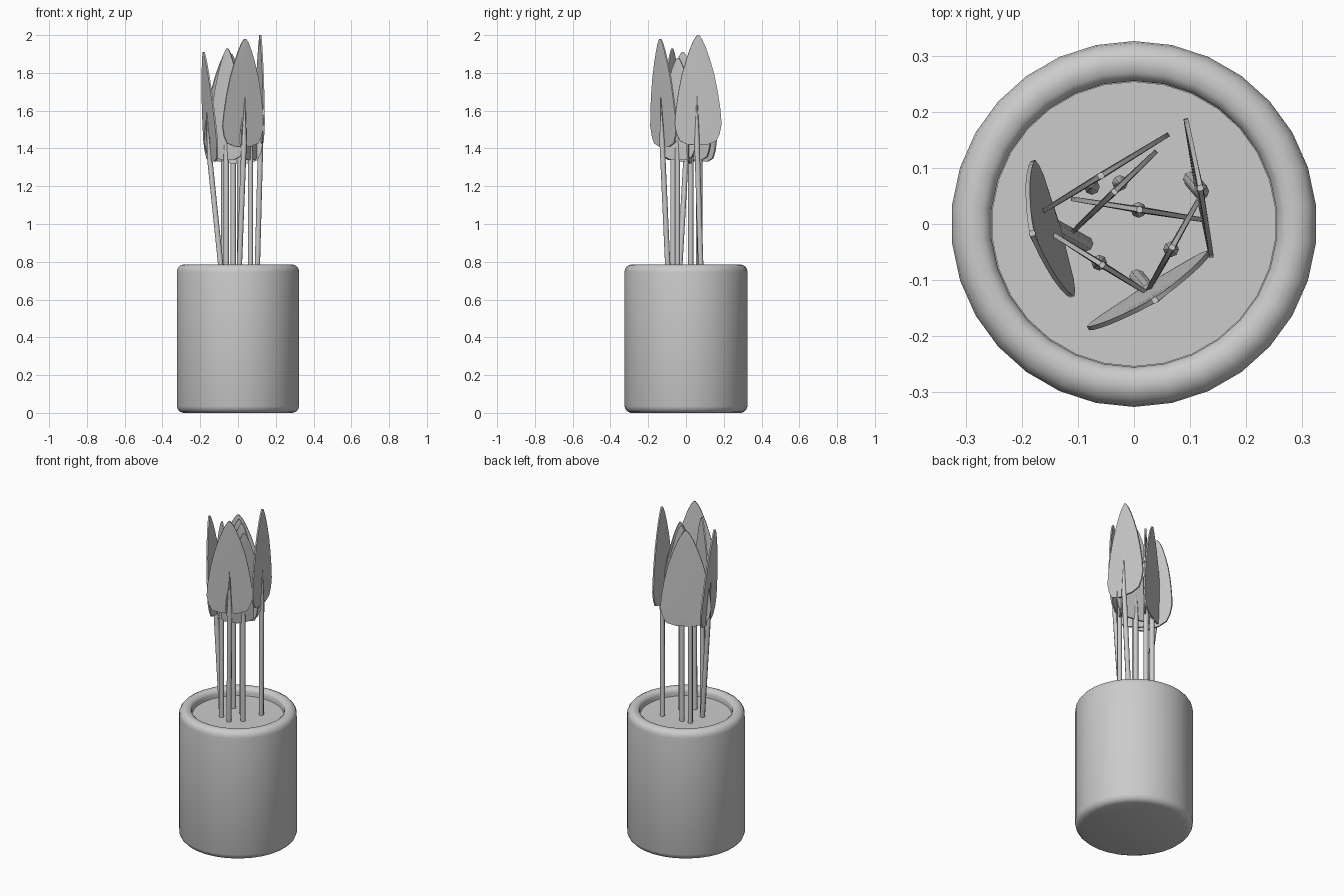
import bpy, bmesh, math
from mathutils import Vector

if "Cube" in bpy.data.objects:
    bpy.data.objects.remove(bpy.data.objects["Cube"])

grey = bpy.data.materials.new("plain_grey")
grey.diffuse_color = (0.6, 0.6, 0.6, 1)
grey.use_nodes = True
grey.node_tree.nodes["Principled BSDF"].inputs["Base Color"].default_value = grey.diffuse_color


def finish(bm, name, angle=35):
    bmesh.ops.remove_doubles(bm, verts=bm.verts, dist=1e-5)
    bmesh.ops.recalc_face_normals(bm, faces=bm.faces)
    me = bpy.data.meshes.new(name)
    bm.to_mesh(me)
    bm.free()
    ob = bpy.data.objects.new(name, me)
    bpy.context.collection.objects.link(ob)
    me.materials.append(grey)
    bpy.ops.object.select_all(action='DESELECT')
    ob.select_set(True)
    bpy.context.view_layer.objects.active = ob
    bpy.ops.object.shade_smooth_by_angle(angle=math.radians(angle))
    return ob


def rings(bm, path, n, start=0.0):
    """Skin circles given as (centre, radius) and cap both ends."""
    loops = []
    for c, r in path:
        loops.append([bm.verts.new((c[0] + r * math.cos(start + 2 * math.pi * i / n),
                                    c[1] + r * math.sin(start + 2 * math.pi * i / n), c[2]))
                      for i in range(n)])
    for a, b in zip(loops, loops[1:]):
        for i in range(n):
            j = (i + 1) % n
            bm.faces.new((a[i], a[j], b[j], b[i]))
    bm.faces.new(loops[0][::-1])
    bm.faces.new(loops[-1])


# Pot: rounded cylinder wall with rolled rim, closed below the soil
profile = [(0.292, 0), (0.308, 0.006), (0.320, 0.018), (0.326, 0.035), (0.326, 0.745),
           (0.323, 0.762), (0.313, 0.776), (0.298, 0.784), (0.285, 0.785), (0.270, 0.782),
           (0.259, 0.773), (0.255, 0.758), (0.255, 0.70)]
bm = bmesh.new()
rings(bm, [((0, 0, z), r) for r, z in profile], 30, math.pi / 2)
finish(bm, "pot", 50)

# Soil disc
bm = bmesh.new()
rings(bm, [((0, 0, 0.705), 0.254), ((0, 0, 0.738), 0.254)], 30, math.pi / 2)
finish(bm, "soil")

# Leaf outline: height fraction, half-width fraction
OUTLINE = [(0.0, 0.38), (0.03, 0.76), (0.10, 0.92), (0.19, 1.0), (0.32, 0.95), (0.48, 0.84),
           (0.64, 0.69), (0.78, 0.50), (0.89, 0.32), (0.96, 0.17), (1.0, 0.04)]


def leaf(bm, a, b, lean, z0, z1):
    """Thin blade spanning plan points a-b at its widest, thicker along the midrib."""
    a, b, lean = Vector(a), Vector(b), Vector(lean)
    mid, half = (a + b) / 2, (b - a) / 2
    nrm = Vector((-half.y, half.x)).normalized()
    rows = []
    for t, w in OUTLINE:
        c = mid + lean * (t - 0.19)
        z = z0 + (z1 - z0) * t
        row = []
        for s, th in ((-1, 0.004), (0, 0.006), (1, 0.004), (1, -0.004), (0, -0.006), (-1, -0.004)):
            # the lower corners sit a little above the midrib foot
            p = c + half * w * s + nrm * th
            row.append(bm.verts.new((p.x, p.y, z)))
        rows.append(row)
    for r, q in zip(rows, rows[1:]):
        for i in range(6):
            j = (i + 1) % 6
            bm.faces.new((r[i], r[j], q[j], q[i]))
    for r in (rows[0], rows[-1]):
        bm.faces.new((r[0], r[1], r[4], r[5]))
        bm.faces.new((r[1], r[2], r[3], r[4]))


# Each plant: blade ends in plan, lean, bottom z, tip z, stem foot, stem top
PLANTS = [
    ((-0.180, 0.113), (-0.110, -0.130), (-0.045, -0.01), 1.33, 1.91, (-0.085, -0.036), (-0.150, 0.000)),
    ((-0.082, -0.186), (0.134, -0.050), (0.014, -0.022), 1.41, 1.98, (0.005, -0.094), (0.032, -0.126)),
    ((0.092, 0.188), (0.138, -0.060), (0.004, 0.000), 1.42, 2.00, (0.101, 0.080), (0.120, 0.058)),
    ((-0.180, 0.012), (0.062, 0.160), (0, 0), 1.33, 1.91, (-0.075, 0.066), (-0.075, 0.066)),
    ((-0.110, -0.015), (0.040, 0.130), (0, 0), 1.34, 1.90, (-0.025, 0.073), (-0.025, 0.073)),
    ((-0.112, 0.045), (0.132, 0.006), (0, 0), 1.32, 1.90, (0.008, 0.025), (0.008, 0.025)),
    ((-0.148, -0.016), (0.035, -0.130), (0, 0), 1.34, 1.93, (-0.062, -0.069), (-0.062, -0.069)),
    ((0.014, -0.138), (0.122, 0.055), (0, 0), 1.34, 1.88, (0.066, -0.045), (0.066, -0.045)),
]

for k, (a, b, lean, z0, z1, foot, top) in enumerate(PLANTS, 1):
    bm = bmesh.new()
    leaf(bm, a, b, lean, z0, z1)
    finish(bm, f"leaf_{k}")
    # Stem runs up from the soil and tapers into the blade as its midrib
    bm = bmesh.new()
    end = Vector(top) + Vector(lean) * 0.35
    rings(bm, [((*foot, 0.72), 0.014), ((*top, z0 + 0.02), 0.014),
               ((*end, z0 + 0.26), 0.002)], 8)
    finish(bm, f"stem_{k}", 50)
